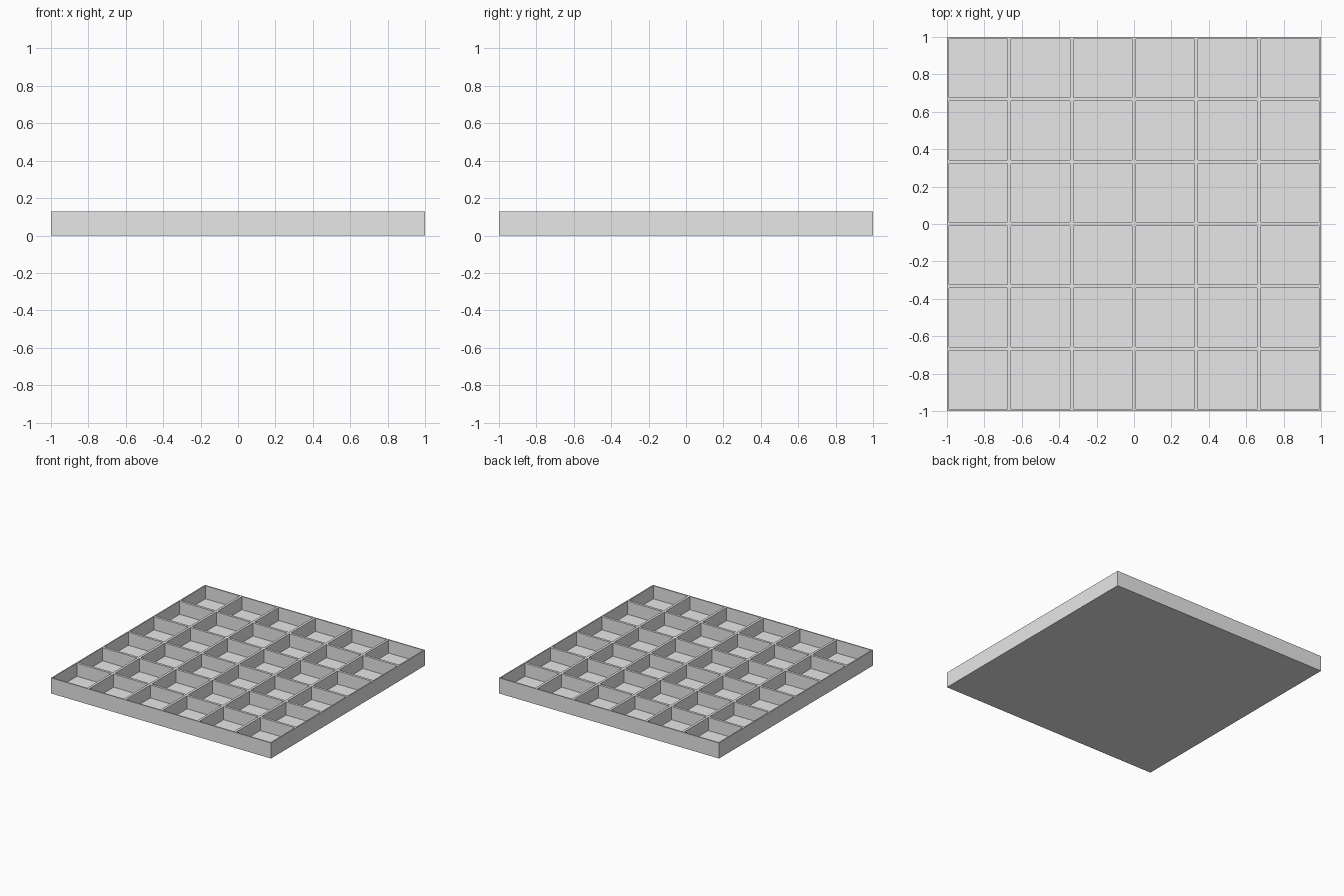
import bpy
import bmesh

SIZE, HEIGHT, FLOOR = 2.0, 0.128, 0.02
CELLS, WALL = 6, 0.01          # each cell carries half of a divider
PITCH = SIZE / CELLS

cube = bpy.data.objects.get("Cube")
if cube:
    bpy.data.objects.remove(cube, do_unlink=True)

grey = bpy.data.materials.new("light grey")
grey.use_nodes = True
colour = (0.8, 0.8, 0.8, 1.0)
grey.diffuse_color = colour
grey.node_tree.nodes["Principled BSDF"].inputs["Base Color"].default_value = colour

# Solid slab with its top split into a grid of cells
bm = bmesh.new()
bmesh.ops.create_grid(bm, x_segments=CELLS, y_segments=CELLS, size=SIZE / 2)
for v in bm.verts:
    v.co.z = HEIGHT
cells = list(bm.faces)
rim = [e for e in bm.edges if e.is_boundary]

# Outer sides and underside
skirt = bmesh.ops.extrude_edge_only(bm, edges=rim)["geom"]
for v in skirt:
    if isinstance(v, bmesh.types.BMVert):
        v.co.z = 0
bottom = [e for e in bm.edges if e.is_boundary]
bmesh.ops.contextual_create(bm, geom=bottom)

# Inset every cell and sink it to form the compartments
bmesh.ops.inset_individual(bm, faces=cells, thickness=WALL, use_even_offset=True)
for cell in cells:
    pocket = bmesh.ops.extrude_discrete_faces(bm, faces=[cell])["faces"][0]
    for v in pocket.verts:
        v.co.z = FLOOR

bmesh.ops.recalc_face_normals(bm, faces=bm.faces)
mesh = bpy.data.meshes.new("compartment_tray")
bm.to_mesh(mesh)
bm.free()
mesh.materials.append(grey)
tray = bpy.data.objects.new("compartment_tray", mesh)
bpy.context.collection.objects.link(tray)
